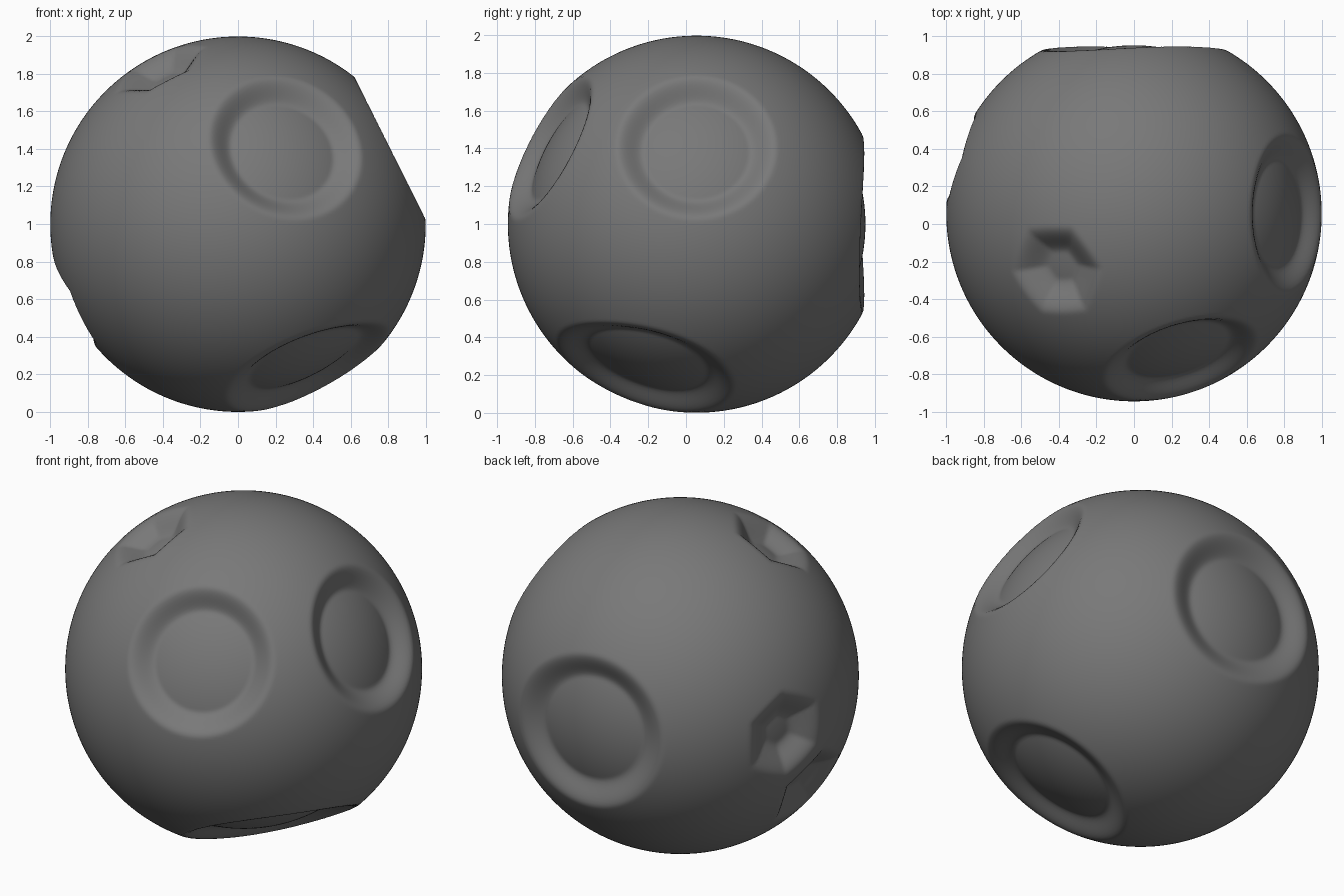
import bpy, bmesh
from math import radians, cos, sin, sqrt, atan2, pi
from mathutils import Vector

if "Cube" in bpy.data.objects:
    bpy.data.objects.remove(bpy.data.objects["Cube"])


# Crater centres follow the corners and edge midpoints of an icosahedron
def corner(az, up):
    h = 2 / sqrt(5)
    a = radians(az)
    return Vector((h * cos(a), h * sin(a), up / sqrt(5)))


UP, DOWN = Vector((0, 0, 1)), Vector((0, 0, -1))


def crater(a, b, sides, rim):
    """Centre at corner a (b None) or at the middle of edge a-b."""
    c = (a + b).normalized() if b else a.normalized()
    ref = (a - b) if b else DOWN
    t = (ref - c * ref.dot(c)).normalized()
    return dict(c=c, t=t, s=c.cross(t), sides=sides, rim=radians(rim), oval=b is not None)


craters = [
    crater(corner(-72, 1), None, 0, 24),               # front dish
    crater(corner(0, 1), None, 0, 24),                 # right dish
    crater(corner(72, 1), corner(108, -1), 0, 27.5),   # back dish
    crater(DOWN, corner(-36, -1), 0, 27.5),            # bottom dish
    crater(UP, corner(-144, 1), 6, 11),                # top six-sided pit
    crater(corner(144, 1), corner(180, -1), 6, 11),    # left six-sided pit
    crater(corner(180, -1), None, 5, 11),              # lower left five-sided pit
]


def profile(q, points):
    """Smoothly blended radius along (ratio, radius) points."""
    if q <= points[0][0]:
        return points[0][1]
    for (q0, r0), (q1, r1) in zip(points, points[1:]):
        if q < q1:
            f = (q - q0) / (q1 - q0)
            f = f * f * (3 - 2 * f)
            return r0 + (r1 - r0) * f
    return points[-1][1]


DISH = [(0.75, 0.895), (1.06, 0.998), (1.15, 0.998)]
PIT = [(0.4, 0.895), (1.3, 0.998), (1.4, 0.998)]


def radius(d):
    r = 0.998
    for k in craters:
        dot = d.dot(k['c'])
        if dot < 0.8:
            continue
        x, y = d.dot(k['t']), d.dot(k['s'])
        ang, phi = atan2(sqrt(x * x + y * y), dot), atan2(y, x)
        rim = k['rim']
        if k['sides']:
            # distance measured to the polygon's sides, softened at the corners
            step = 2 * pi / k['sides']
            ang *= 0.75 * cos((phi + step / 2) % step - step / 2) + 0.25 * 0.95
            r = min(r, profile(ang / rim, PIT))
        else:
            if k['oval']:
                rim *= 1 - 0.055 * cos(2 * phi)
            r = min(r, profile(ang / rim, DISH))
    return r


# Ball with the dents pressed in
bm = bmesh.new()
bmesh.ops.create_icosphere(bm, subdivisions=7, radius=1)
for v in bm.verts:
    d = v.co.normalized()
    v.co = d * radius(d) + Vector((0, 0.055, 0.999))
for f in bm.faces:
    f.smooth = True
mesh = bpy.data.meshes.new("dented_ball")
bm.to_mesh(mesh)
bm.free()
ball = bpy.data.objects.new("dented_ball", mesh)
bpy.context.collection.objects.link(ball)

# Dark grey material
mat = bpy.data.materials.new("dark_grey")
mat.diffuse_color = (0.19, 0.19, 0.19, 1)
mat.use_nodes = True
mat.node_tree.nodes["Principled BSDF"].inputs["Base Color"].default_value = mat.diffuse_color
mesh.materials.append(mat)
